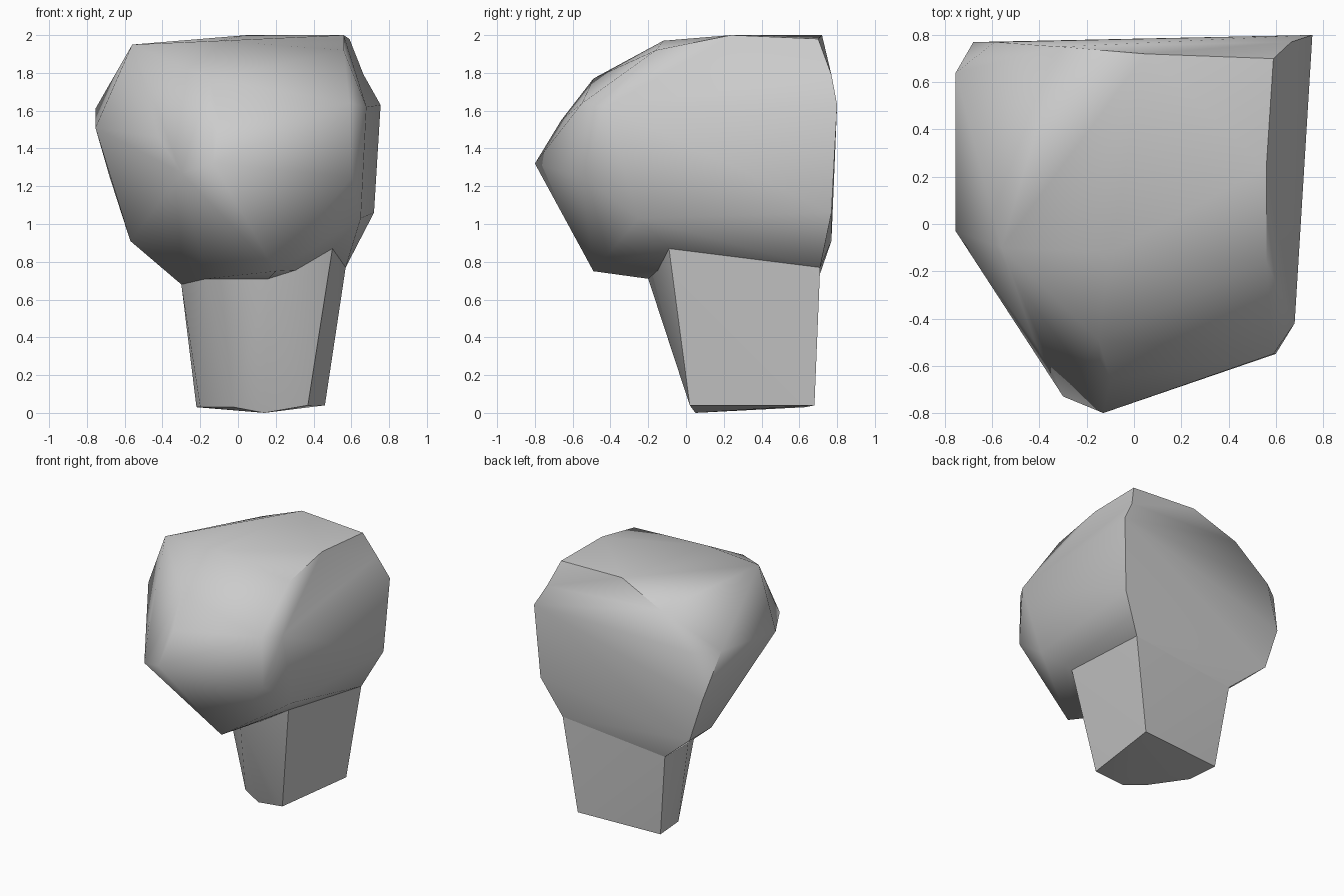
import bpy, bmesh, math
from mathutils import Vector

if "Cube" in bpy.data.objects:
    bpy.data.objects.remove(bpy.data.objects["Cube"])

grey = bpy.data.materials.new("plain_grey")
grey.diffuse_color = (0.6, 0.6, 0.6, 1)
grey.use_nodes = True
grey.node_tree.nodes["Principled BSDF"].inputs["Base Color"].default_value = grey.diffuse_color


def hull_part(name, points, open_ring=(), dents=(), angle=50):
    """Faceted form around the points, open where it joins another part; dents pull corners inwards."""
    bm = bmesh.new()
    verts = [bm.verts.new(p) for p in points]
    ring = set(verts[i] for i in open_ring)
    bmesh.ops.convex_hull(bm, input=verts, use_existing_faces=False)
    for old, new in dents:
        v = min(bm.verts, key=lambda w: (w.co - Vector(old)).length)
        v.co = new
    cap = [f for f in bm.faces if all(v in ring for v in f.verts)]
    bmesh.ops.delete(bm, geom=cap, context='FACES')
    loose = [v for v in bm.verts if not v.link_faces]
    bmesh.ops.delete(bm, geom=loose, context='VERTS')
    bmesh.ops.recalc_face_normals(bm, faces=bm.faces[:])
    me = bpy.data.meshes.new(name)
    bm.to_mesh(me)
    bm.free()
    ob = bpy.data.objects.new(name, me)
    bpy.context.collection.objects.link(ob)
    me.materials.append(grey)
    bpy.context.view_layer.objects.active = ob
    ob.select_set(True)
    bpy.ops.object.shade_smooth_by_angle(angle=math.radians(angle))
    ob.select_set(False)
    return ob


# ring where the neck meets the head
neck_top = [(.57, .71, .77), (-.30, .69, .68), (-.30, .40, .68),
            (-.17, .10, .71), (.16, -.20, .71), (.50, -.09, .87)]
# underside of the neck
neck_foot = [(.46, .68, .04), (-.22, .63, .03), (-.20, .38, .03),
             (-.02, .12, .03), (.14, .05, 0), (.37, .02, .04)]

# right side outline with its slight bulge
side = [(.65, -.25, 1.03), (.68, -.42, 1.62), (.60, -.55, 1.25), (.59, -.55, 1.64),
        (.56, -.16, 1.92), (.56, .24, 2.0), (.59, .70, 1.98)]
# flat back outline
back = [(.69, .775, 1.79), (.755, .80, 1.63), (.72, .77, 1.06), (-.57, .77, .91),
        (-.68, .77, 1.25), (-.59, .77, 1.60), (-.31, .75, 1.85), (.05, .72, 2.0)]
# left cheek
cheek = [(-.755, .64, 1.61), (-.755, -.03, 1.51), (-.56, -.10, 1.95), (-.57, .50, .91)]
# brow, tip and chin
front = [(-.10, -.12, 1.97), (-.15, -.49, 1.77), (-.10, -.66, 1.55), (.35, -.59, 1.50),
         (-.13, -.80, 1.32), (-.30, -.73, 1.27), (-.42, -.50, 1.46), (.20, -.49, .75)]

hull_part("head", neck_top + side + back + cheek + front,
          dents=[((.69, .775, 1.79), (.665, .77, 1.79))])
hull_part("neck", neck_top + neck_foot, open_ring=range(len(neck_top)))
